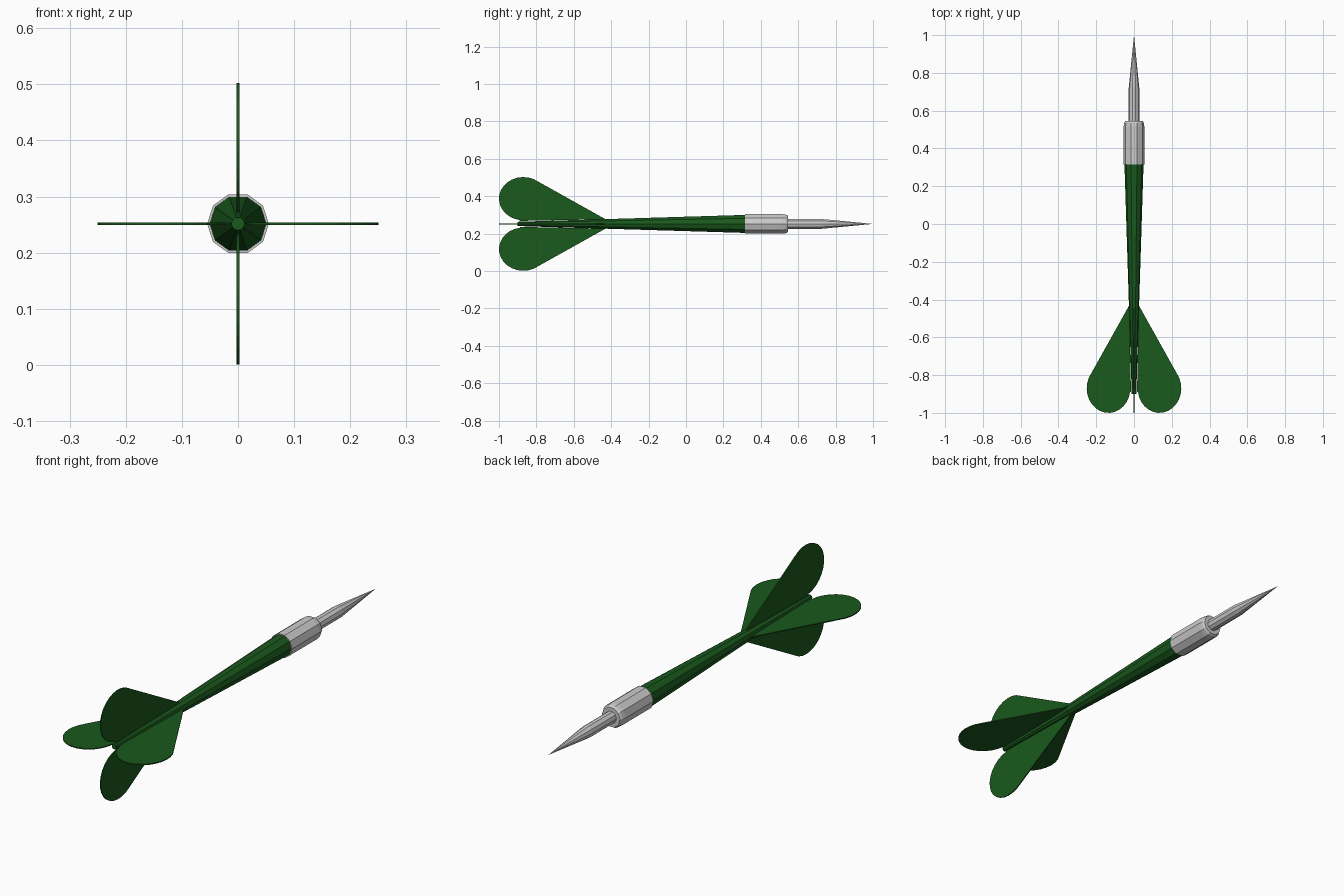
import bpy, bmesh
from math import sin, cos, pi, radians
from mathutils import Matrix

if "Cube" in bpy.data.objects:
    bpy.data.objects.remove(bpy.data.objects["Cube"])

ZC = 0.2515   # height of the dart's axis
SIDES = 10

green = bpy.data.materials.new("dark_green")
green.diffuse_color = (0.01, 0.1, 0.012, 1)
green.use_nodes = True
green.node_tree.nodes["Principled BSDF"].inputs["Base Color"].default_value = green.diffuse_color


def finish(bm, name, mat=None):
    bmesh.ops.recalc_face_normals(bm, faces=bm.faces)
    me = bpy.data.meshes.new(name)
    bm.to_mesh(me)
    bm.free()
    ob = bpy.data.objects.new(name, me)
    ob.location.z = ZC
    bpy.context.collection.objects.link(ob)
    if mat:
        me.materials.append(mat)
    return ob


def turned(name, profile, mat=None):
    """Ten-sided turned part along y from (y, radius) pairs."""
    bm = bmesh.new()
    rings = []
    for y, r in profile:
        if r == 0:
            rings.append([bm.verts.new((0, y, 0))] * SIDES)
        else:
            rings.append([bm.verts.new((r * cos(2 * pi * i / SIDES), y, r * sin(2 * pi * i / SIDES)))
                          for i in range(SIDES)])
    for a, b in zip(rings, rings[1:]):
        for i in range(SIDES):
            j = (i + 1) % SIDES
            quad = list(dict.fromkeys((a[i], a[j], b[j], b[i])))
            bm.faces.new(quad)
    for ring in (rings[0], rings[-1]):
        if len(set(ring)) > 2:
            bm.faces.new(ring)
    return finish(bm, name, mat)


# Body: steel point, grip barrel, tapered shaft
turned("point", [(0.53, 0.028), (0.72, 0.028), (1.0, 0)])
turned("barrel", [(0.315, 0.055), (0.515, 0.055), (0.535, 0.052), (0.545, 0.046)])
turned("shaft", [(-0.9, 0.012), (0.33, 0.051)], green)

# Flights: rounded half-heart plates, four around the axis
outline = [(0.016, -0.89), (0.025, -0.43)]
for k in range(17):
    a = radians(38 - k * 13.2)
    outline.append((0.135 + 0.1155 * cos(a), -0.87 + 0.13 * sin(a)))
T = 0.0025

for n, side in enumerate(("right", "top", "left", "bottom")):
    bm = bmesh.new()
    face = bm.faces.new([bm.verts.new((x, y, -T)) for x, y in outline])
    ext = bmesh.ops.extrude_face_region(bm, geom=[face], use_keep_orig=True)
    moved = [v for v in ext["geom"] if isinstance(v, bmesh.types.BMVert)]
    bmesh.ops.translate(bm, verts=moved, vec=(0, 0, 2 * T))
    bmesh.ops.rotate(bm, verts=bm.verts, matrix=Matrix.Rotation(-n * pi / 2, 3, 'Y'))
    finish(bm, "flight_" + side, green)
